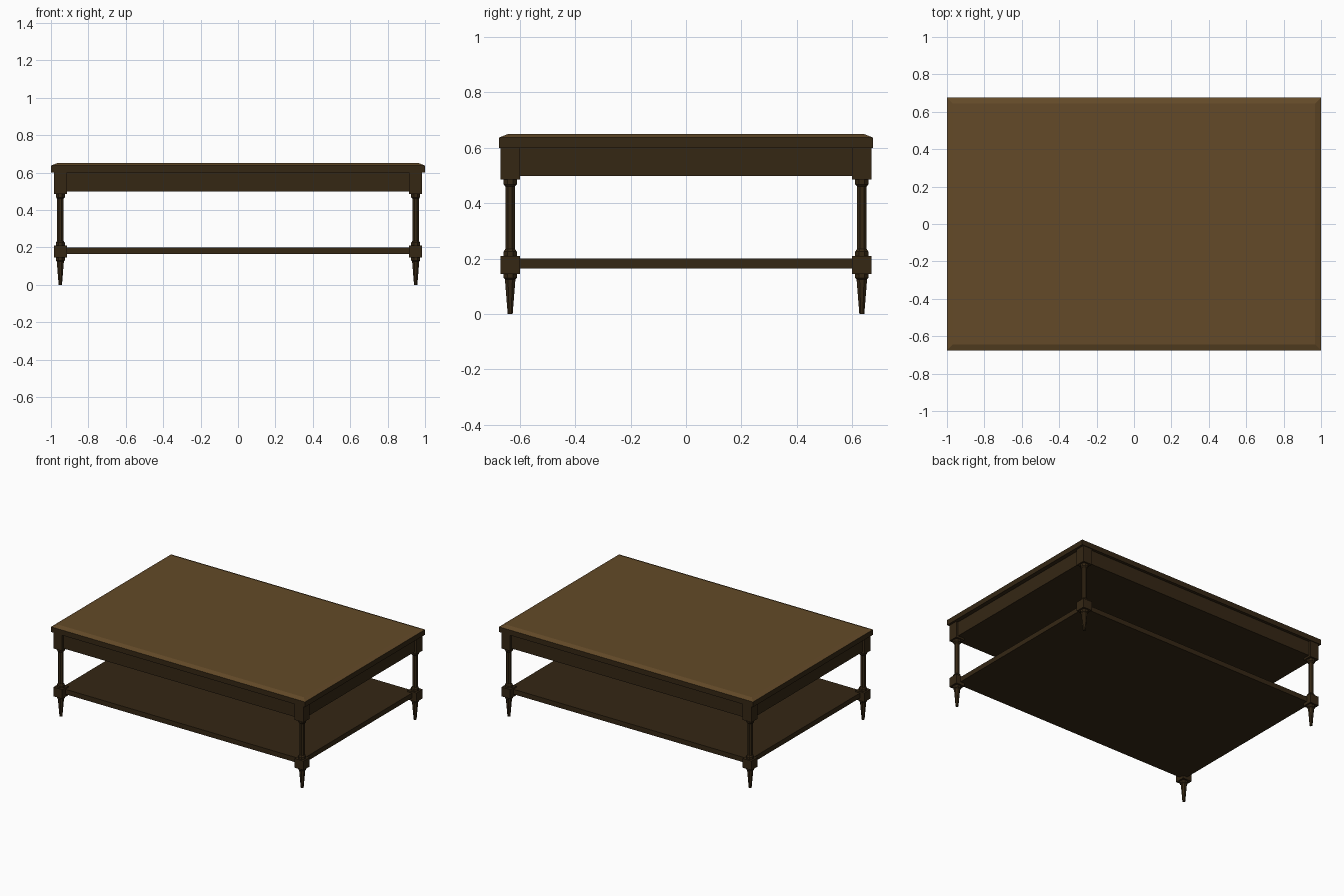
import bpy
import bmesh
import math

if "Cube" in bpy.data.objects:
    bpy.data.objects.remove(bpy.data.objects["Cube"])


def material(name, rgb):
    m = bpy.data.materials.new(name)
    m.use_nodes = True
    m.diffuse_color = (*rgb, 1)
    m.node_tree.nodes["Principled BSDF"].inputs["Base Color"].default_value = (*rgb, 1)
    return m


light_wood = material("light brown wood", (0.125, 0.068, 0.021))
dark_wood = material("dark brown wood", (0.035, 0.020, 0.007))


def finish(name, bm, *mats):
    bmesh.ops.recalc_face_normals(bm, faces=bm.faces)
    mesh = bpy.data.meshes.new(name)
    bm.to_mesh(mesh)
    bm.free()
    for m in mats:
        mesh.materials.append(m)
    obj = bpy.data.objects.new(name, mesh)
    bpy.context.collection.objects.link(obj)
    return obj


def add_box(bm, cx, cy, hx, hy, z0, z1):
    verts = bmesh.ops.create_cube(bm, size=1)["verts"]
    for v in verts:
        v.co.x = cx + v.co.x * 2 * hx
        v.co.y = cy + v.co.y * 2 * hy
        v.co.z = z1 if v.co.z > 0 else z0
    return verts


def box(name, hx, hy, z0, z1):
    bm = bmesh.new()
    add_box(bm, 0, 0, hx, hy, z0, z1)
    return finish(name, bm, dark_wood)


def add_turning(bm, cx, cy, profile, sides=8):
    """Faceted turned section through (apothem, height) points."""
    rings = []
    for apothem, z in profile:
        r = apothem / math.cos(math.pi / sides)
        ring = []
        for i in range(sides):
            a = (i + 0.5) * 2 * math.pi / sides
            ring.append(bm.verts.new((cx + r * math.cos(a), cy + r * math.sin(a), z)))
        rings.append(ring)
    for low, high in zip(rings, rings[1:]):
        for i in range(sides):
            j = (i + 1) % sides
            bm.faces.new((low[i], low[j], high[j], high[i]))
    bm.faces.new(rings[0][::-1])
    bm.faces.new(rings[-1])


# Table top: dark vertical edge, light sloped border and surface
bm = bmesh.new()
add_box(bm, 0, 0, 1.0, 0.675, 0.60, 0.637)
bm.faces.ensure_lookup_table()
bm.normal_update()
surface = max(bm.faces, key=lambda f: f.calc_center_median().z)
bmesh.ops.inset_region(bm, faces=[surface], thickness=0.045)
for v in surface.verts:
    v.co.z = 0.65
bm.normal_update()
for f in bm.faces:
    f.material_index = 0 if f.normal.z > 0.5 else 1
finish("table_top", bm, light_wood, dark_wood)

# Apron body and lower shelf
box("apron", 0.97, 0.655, 0.498, 0.60)
box("shelf", 0.95, 0.635, 0.165, 0.20)

# Legs: square blocks with faceted turned sections
FOOT = [(0.009, 0), (0.019, 0.125), (0.024, 0.13), (0.024, 0.145)]
SHAFT = [(0.024, 0.21), (0.024, 0.225), (0.017, 0.235),
         (0.017, 0.46), (0.024, 0.468), (0.024, 0.485)]
for front, sy in (("front", -1), ("back", 1)):
    for side, sx in (("right", -1), ("left", 1)):
        x, y = sx * 0.95, sy * 0.635
        bm = bmesh.new()
        add_turning(bm, x, y, FOOT)
        add_box(bm, x, y, 0.035, 0.035, 0.145, 0.21)
        add_turning(bm, x, y, SHAFT)
        add_box(bm, x, y, 0.035, 0.035, 0.485, 0.60)
        finish(f"{front}_{side}_leg", bm, dark_wood)
